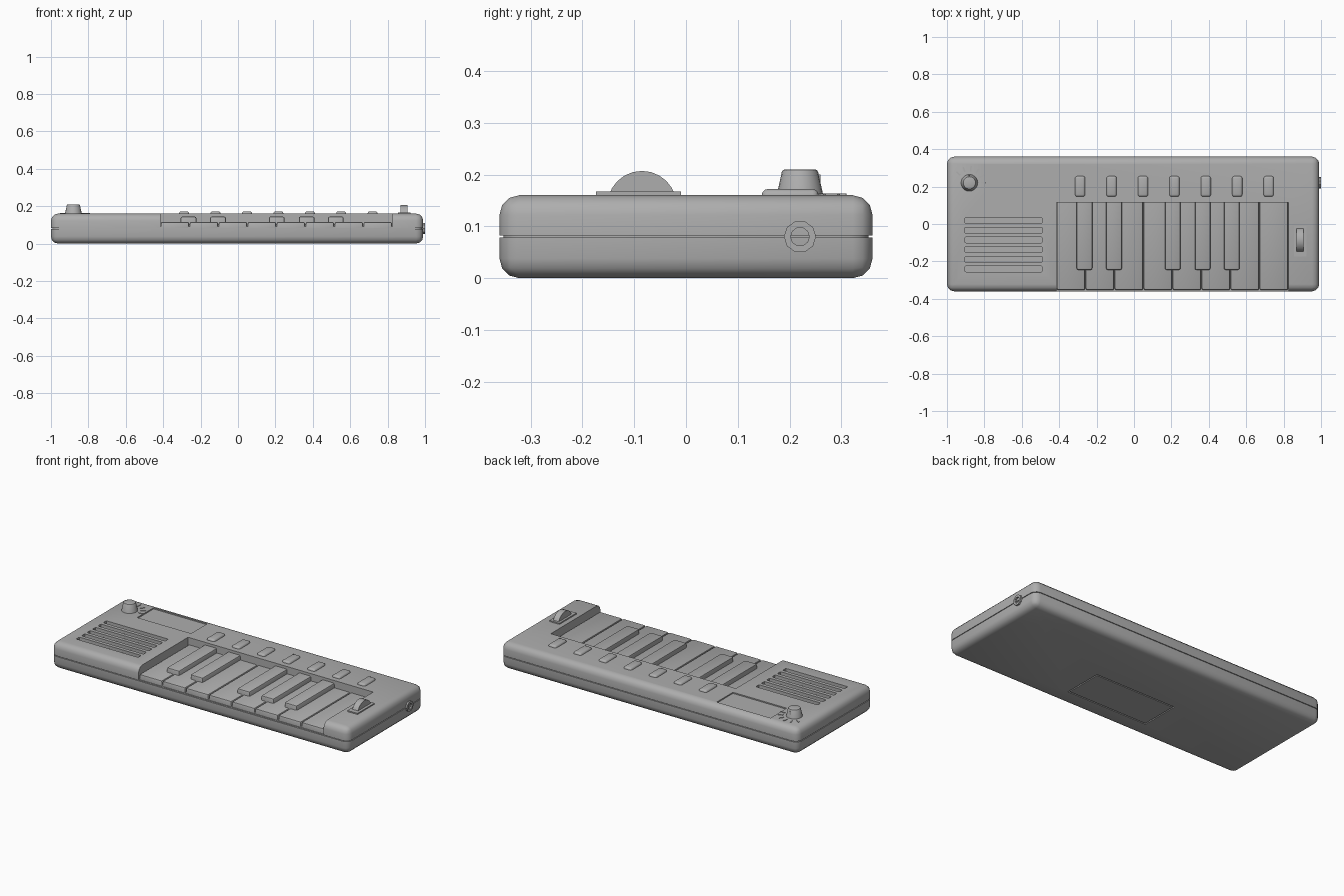
import bpy, bmesh, math
from mathutils import Matrix

if "Cube" in bpy.data.objects:
    bpy.data.objects.remove(bpy.data.objects["Cube"])

GREY = (0.42, 0.42, 0.42, 1)
mat = bpy.data.materials.new("plain grey")
mat.use_nodes = True
mat.diffuse_color = GREY
mat.node_tree.nodes["Principled BSDF"].inputs["Base Color"].default_value = GREY


def finish(name, bm, smooth=True):
    bmesh.ops.recalc_face_normals(bm, faces=bm.faces)
    me = bpy.data.meshes.new(name)
    bm.to_mesh(me)
    bm.free()
    me.materials.append(mat)
    ob = bpy.data.objects.new(name, me)
    bpy.context.scene.collection.objects.link(ob)
    if smooth:
        shade(ob)
    return ob


def activate(ob):
    bpy.ops.object.select_all(action='DESELECT')
    ob.select_set(True)
    bpy.context.view_layer.objects.active = ob


def shade(ob):
    activate(ob)
    bpy.ops.object.shade_smooth_by_angle(angle=math.radians(35))


def box(name, x, y, z, bevel=0, pick=None, segments=2, smooth=True):
    """Box from (min, max) spans; pick chooses the edges to round."""
    bm = bmesh.new()
    bmesh.ops.create_cube(bm, size=1)
    for v in bm.verts:
        v.co = [s[0] if c < 0 else s[1] for s, c in zip((x, y, z), v.co)]
    if bevel:
        edges = [e for e in bm.edges if pick is None or pick(e)]
        bmesh.ops.bevel(bm, geom=edges, offset=bevel, segments=segments,
                        profile=0.5, affect='EDGES', clamp_overlap=True)
    return finish(name, bm, smooth)


def upright(e):
    a, b = e.verts
    return abs(a.co.z - b.co.z) > 1e-5


def not_low(e):
    low = min(v.co.z for v in e.link_faces[0].verts)
    low = min(low, min(v.co.z for v in e.link_faces[1].verts))
    return max(v.co.z for v in e.verts) > low + 1e-5


def cone(name, r1, r2, depth, sides, matrix, bevel=0):
    bm = bmesh.new()
    bmesh.ops.create_cone(bm, cap_ends=True, segments=sides, radius1=r1,
                          radius2=r2, depth=depth)
    if bevel:
        top = [e for e in bm.edges if all(v.co.z > 0 for v in e.verts)]
        bmesh.ops.bevel(bm, geom=top, offset=bevel, segments=2, profile=0.5,
                        affect='EDGES')
    bm.transform(matrix)
    return finish(name, bm)


def cut(ob, cutter):
    m = ob.modifiers.new("cut", 'BOOLEAN')
    m.operation, m.solver, m.object = 'DIFFERENCE', 'EXACT', cutter
    activate(ob)
    bpy.ops.object.modifier_apply(modifier=m.name)
    bpy.data.objects.remove(cutter)


# Case halves and the seam between them
CX, CY = (-1, 0.99), (-0.36, 0.36)
upper = box("upper_case", CX, CY, (0.082, 0.16), 0.038, not_low, 3)
lower = box("lower_case", CX, CY, (0, 0.078), 0.038,
            lambda e: upright(e) or all(v.co.z < 0.01 for v in e.verts), 3)
box("seam", (-0.992, 0.982), (-0.352, 0.352), (0.07, 0.09), 0.035, upright, 3)

# Key bay, display recess and speaker slots
KX0, KX1, KBACK = -0.415, 0.825, 0.115
cut(upper, box("bay_cutter", (KX0, KX1), (-0.5, KBACK), (0.0835, 0.3)))
cut(upper, box("display_cutter", (-0.79, -0.43), (0.165, 0.32), (0.153, 0.3)))
for i in range(6):
    y = 0.018 - 0.0517 * i
    cut(upper, box("slot_cutter", (-0.905, -0.49), (y - 0.015, y + 0.015),
                   (0.138, 0.3), 0.006, upright))
shade(upper)
cone("speaker", 0.145, 0.145, 0.02, 32, Matrix.Translation((-0.7, -0.112, 0.133)))

# Battery door outlined by a groove
DX, DY = (-0.29, 0.25), (-0.25, -0.01)
cut(lower, box("door_cutter", DX, DY, (-0.1, 0.008)))
shade(lower)
box("battery_door", (DX[0] + 0.007, DX[1] - 0.007),
    (DY[0] + 0.007, DY[1] - 0.007), (0, 0.02))

# White and black keys
step = (KX1 - KX0) / 8
for i in range(8):
    x = KX0 + step * i
    box(f"white_key_{i + 1}", (x + 0.002, x + step - 0.002), (-0.354, KBACK),
        (0.082, 0.116), 0.009, lambda e: not_low(e)
        and sum(v.co.y for v in e.verts) < 0.2)
for i, x in enumerate((-0.265, -0.107, 0.207, 0.367, 0.523)):
    box(f"black_key_{i + 1}", (x - 0.042, x + 0.042), (-0.245, KBACK),
        (0.1, 0.144), 0.009, lambda e: not_low(e)
        and sum(v.co.y for v in e.verts) < 0.2)

# Row of buttons
for i in range(7):
    x = -0.288 + 0.168 * i
    box(f"button_{i + 1}", (x - 0.027, x + 0.027), (0.146, 0.256),
        (0.15, 0.172), 0.012, not_low, 3)

# Knob, pointer and dial ticks
KNOB = Matrix.Translation((-0.88, 0.22, 0))
cone("knob", 0.046, 0.034, 0.055, 20,
     KNOB @ Matrix.Translation((0, 0, 0.1825)), 0.005)
box("knob_pointer", (-0.884, -0.876), (0.225, 0.26), (0.158, 0.2))
for i in range(6):
    tick = box(f"dial_tick_{i + 1}", (0.062, 0.09), (-0.004, 0.004),
               (0.157, 0.163))
    tick.data.transform(KNOB @ Matrix.Rotation(math.radians(28 * i), 4, 'Z'))

# Pitch wheel on its base plate
box("wheel_plate", (0.855, 0.922), (-0.174, -0.01), (0.155, 0.167))
cone("pitch_wheel", 0.067, 0.067, 0.037, 24,
     Matrix.Translation((0.8875, -0.085, 0.14)) @ Matrix.Rotation(math.pi / 2, 4, 'Y'))

# Side socket
SIDE = Matrix.Translation((0.98, 0.22, 0.08)) @ Matrix.Rotation(math.pi / 2, 4, 'Y')
socket = cone("socket", 0.031, 0.031, 0.04, 10, SIDE)
cut(socket, cone("socket_cutter", 0.018, 0.018, 0.03, 10,
                 SIDE @ Matrix.Translation((0, 0, 0.019))))
shade(socket)
